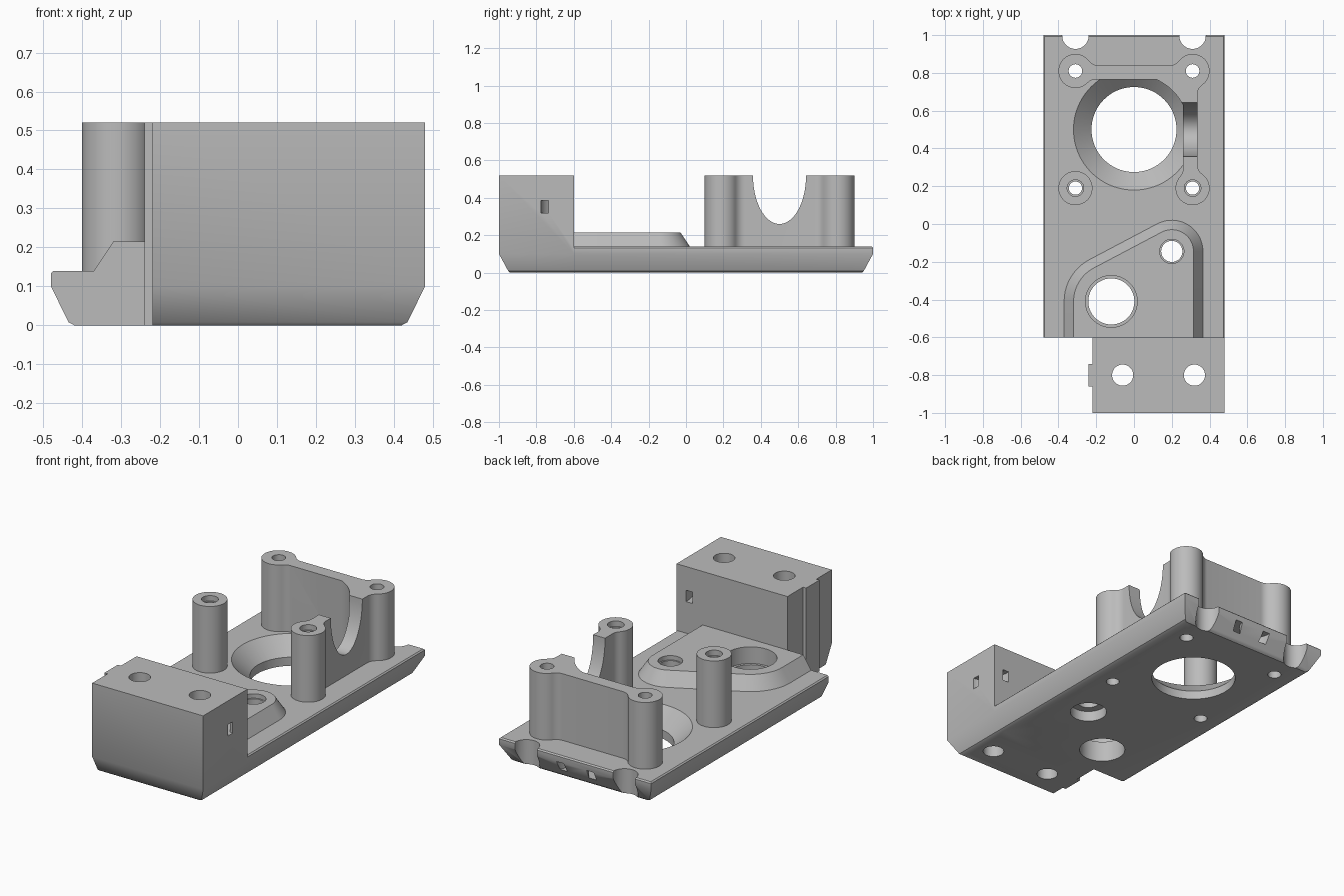
import bpy, bmesh, math

cube = bpy.data.objects.get("Cube")
if cube:
    bpy.data.objects.remove(cube, do_unlink=True)

grey = bpy.data.materials.new("plain grey")
grey.use_nodes = True
COLOUR = (0.5, 0.5, 0.5, 1)
grey.diffuse_color = COLOUR
grey.node_tree.nodes["Principled BSDF"].inputs["Base Color"].default_value = COLOUR


def loft(name, rings):
    """Closed solid through rings of equal point count."""
    bm = bmesh.new()
    loops = [[bm.verts.new(p) for p in ring] for ring in rings]
    n = len(loops[0])
    for a, b in zip(loops, loops[1:]):
        for i in range(n):
            j = (i + 1) % n
            bm.faces.new((a[i], a[j], b[j], b[i]))
    bm.faces.new(loops[0][::-1])
    bm.faces.new(loops[-1])
    bmesh.ops.recalc_face_normals(bm, faces=bm.faces)
    mesh = bpy.data.meshes.new(name)
    bm.to_mesh(mesh)
    bm.free()
    mesh.materials.append(grey)
    ob = bpy.data.objects.new(name, mesh)
    bpy.context.collection.objects.link(ob)
    return ob


def at(points, z):
    return [(x, y, z) for x, y in points]


def prism(name, points, z0, z1):
    return loft(name, [at(points, z0), at(points, z1)])


def rect(x0, x1, y0, y1):
    return [(x0, y0), (x1, y0), (x1, y1), (x0, y1)]


def box(name, x0, x1, y0, y1, z0, z1):
    return prism(name, rect(x0, x1, y0, y1), z0, z1)


def arc(x, y, r, a0, a1, step=6):
    n = max(2, round(abs(a1 - a0) / step))
    angles = [math.radians(a0 + (a1 - a0) * i / n) for i in range(n + 1)]
    return [(x + r * math.cos(a), y + r * math.sin(a)) for a in angles]


def circle(x, y, r, n=64):
    return arc(x, y, r, 0, 360, 360 / n)[:-1]


def bore(x, y, r, z0=-0.1, z1=0.7, n=64):
    return prism("cutter", circle(x, y, r, n), z0, z1)


def combine(ob, others, operation):
    bpy.context.view_layer.objects.active = ob
    for other in others:
        mod = ob.modifiers.new("bool", 'BOOLEAN')
        mod.operation, mod.solver, mod.object = operation, 'EXACT', other
        bpy.ops.object.modifier_apply(modifier=mod.name)
        bpy.data.objects.remove(other, do_unlink=True)


def cut(ob, *others):
    combine(ob, others, 'DIFFERENCE')


def join(ob, *others):
    combine(ob, others, 'UNION')


def tapered(name, levels):
    return loft(name, [at(rect(-x, x, -y, y), z) for x, y, z in levels])


# Base plate with tapered lower edge
lower = [(0.42, 0.94, 0), (0.435, 0.95, 0.008), (0.48, 1, 0.1)]
base = tapered("base_plate", lower + [(0.48, 1, 0.133), (0.473, 0.993, 0.14)])
cut(base, box("cutter", -1, 1, -2, -0.6, -1, 1))

# Central opening with conical lead-in
cut(base, bore(0, 0.5, 0.225, n=96))
cut(base, loft("cutter", [at(circle(0, 0.5, r, 96), z)
                          for r, z in ((0.215, 0.04), (0.331, 0.15))]))

# Raised sloping pad
def pad_outline(inset):
    return ([(-0.37 + inset, -0.6), (0.365 - inset, -0.6)]
            + arc(0.2, -0.145, 0.165 - inset, 0, 117.8)
            + arc(-0.12, -0.41, 0.25 - inset, 117.8, 180))

pad = loft("pad", [at(pad_outline(0), 0.1), at(pad_outline(0), 0.14),
                   at(pad_outline(0.05), 0.215)])
join(base, pad)

# L-shaped wall blending into three posts
wall_outline = (arc(-0.31, 0.81, 0.09, 36.9, 315.6)
                + arc(-0.203, 0.705, 0.06, 135.6, 90, 9)
                + arc(0, 0.5, 0.29, 66, 26.3, 4)
                + arc(0.2, 0.292, 0.06, 0, -42.9, 9)
                + arc(0.31, 0.19, 0.09, 137.1, 415.6)
                + arc(0.395, 0.314, 0.06, 235.6, 180, 9)
                + arc(0.395, 0.686, 0.06, 180, 124.4, 9)
                + arc(0.31, 0.81, 0.09, -55.6, 143.1)
                + arc(0.19, 0.9, 0.06, -36.9, -90, 9)
                + arc(-0.19, 0.9, 0.06, -90, -143.1, 9))
wall = prism("wall", wall_outline, 0.07, 0.52)

# U-shaped saddle in the side wall
saddle = [(0.52 + 0.26 * s, 0.5 + 0.142 * c) for c, s in circle(0, 0, 1)]
cut(wall, loft("cutter", [[(x, y, z) for z, y in saddle] for x in (0.15, 0.45)]))
join(base, wall, bore(-0.31, 0.19, 0.09, 0.1, 0.52))

# Screw holes through the posts, front ones countersunk
for side in (-1, 1):
    cut(base, bore(side * 0.31, 0.81, 0.036, n=32), bore(side * 0.31, 0.19, 0.035, n=32),
        bore(side * 0.31, 0.19, 0.044, 0.49, n=32))
    cut(base, bore(side * 0.31, 0.997, 0.07, n=48))

# Pad holes with stepped recesses
cut(base, bore(-0.12, -0.41, 0.122), bore(-0.12, -0.41, 0.137, 0.12))
cut(base, bore(0.2, -0.145, 0.056, n=48), bore(0.2, -0.145, 0.064, 0.19, n=48),
    bore(0.2, -0.145, 0.098, -0.1, 0.06, n=48))


def tie_channel(x, y, rx, ry, width, z0, z1):
    """Elliptical ring cutter for a strap."""
    def ring(d):
        return [(x + (rx + d) * c, y + (ry + d) * s) for c, s in circle(0, 0, 1, 48)]
    ob = prism("cutter", ring(width / 2), z0, z1)
    cut(ob, prism("cutter", ring(-width / 2), z0 - 0.1, z1 + 0.1))
    return ob


# Strap channel in the rear edge
cut(base, tie_channel(0, 1, 0.095, 0.095, 0.045, 0.045, 0.1))

# End block with side key, bolt holes and corner strap channel
block = tapered("end_block", lower + [(0.48, 1, 0.52)])
cut(block, box("cutter", -1, 1, -0.6, 2, -1, 1), box("cutter", -1, -0.22, -2, 2, -1, 1))
join(block, box("key", -0.24, -0.2, -0.86, -0.74, 0, 0.52))
for x in (-0.06, 0.32):
    cut(block, bore(x, -0.8, 0.056, n=48))
cut(block, tie_channel(0.48, -0.6, 0.08, 0.155, 0.04, 0.32, 0.385))

# One solid body with smooth curves and crisp edges
join(base, block)
base.name = "mounting_base"
bpy.ops.object.select_all(action='DESELECT')
base.select_set(True)
bpy.context.view_layer.objects.active = base
bpy.ops.object.shade_smooth_by_angle(angle=math.radians(30))
